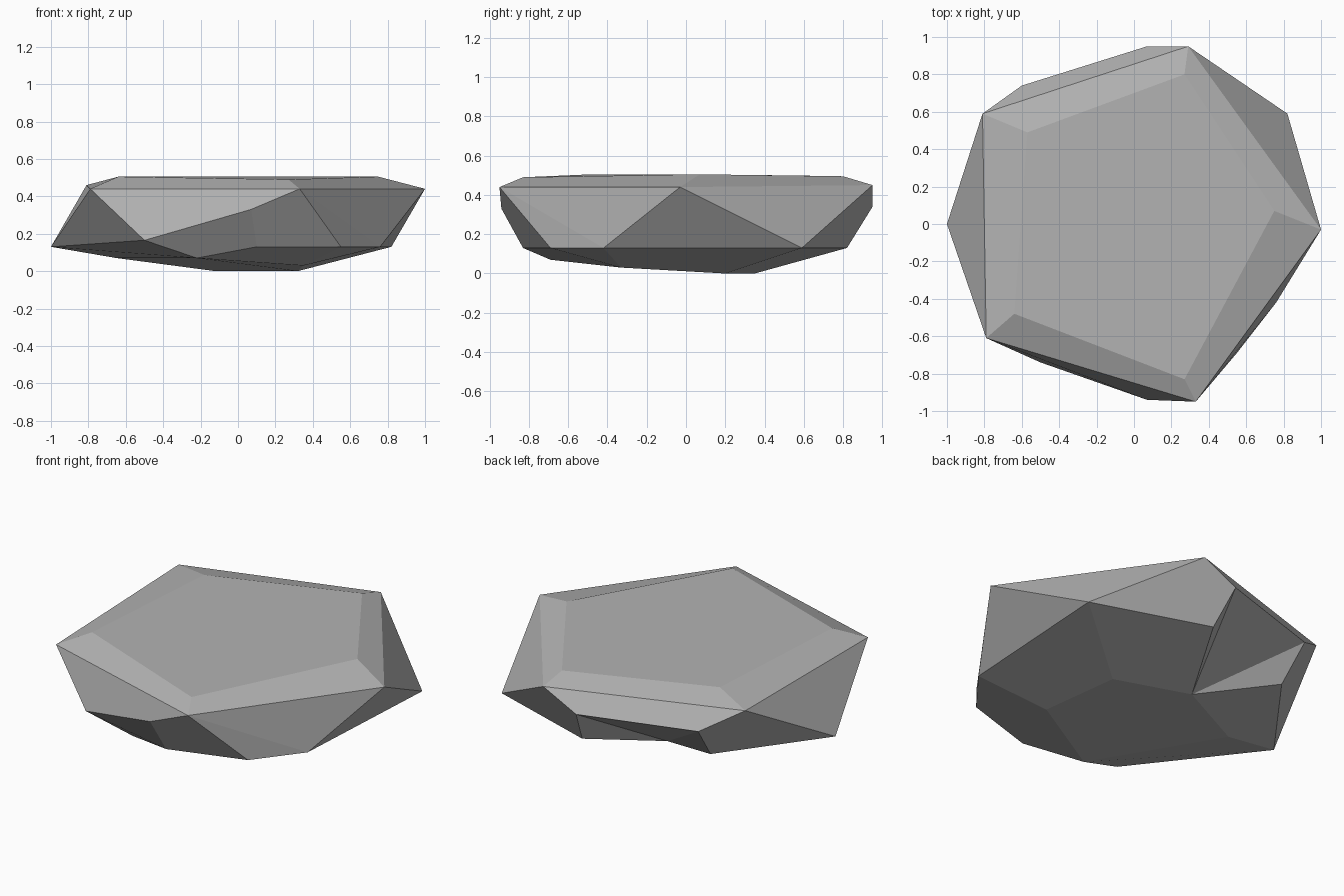
import bpy, bmesh

if "Cube" in bpy.data.objects:
    bpy.data.objects.remove(bpy.data.objects["Cube"])

# Squashed rock: an icosahedron-like stone with its corners chopped flat
corners = {
    # chamfered top plate
    "a": (-.57, .49, .50), "b": (-.64, -.48, .505), "c": (.27, -.83, .49),
    "d": (.75, .07, .505), "e": (.27, .80, .495),
    # upper rim
    "A": (-.81, .59, .46), "B": (-.79, -.61, .44), "C": (.33, -.95, .44),
    "D": (1.0, -.03, .44), "E": (.29, .95, .45),
    # lower rim: left and right points, chopped right-front corner
    "L": (-1.0, 0, .13), "R": (.82, .59, .13),
    "S": (.55, -.69, .13), "T": (.76, -.42, .13),
    # chopped front corner
    "F": (-.50, -.74, .165), "G": (.07, -.94, .33),
    "H": (.10, -.83, .13), "I": (-.22, -.69, .07),
    # chopped back corner
    "K": (.07, .95, .34), "M": (-.60, .74, .335),
    "N": (.12, .82, .13), "O": (-.57, .58, .13),
    # underside
    "p": (-.12, .35, 0), "q": (.32, .20, 0), "r": (.35, -.33, .03), "t": (-.65, .03, .07),
}

top = ["abcde"]
rim = "ABCDE"
for i, k in enumerate(rim):                       # sloping border of the top plate
    n = rim[(i + 1) % 5]
    top.append(k + n + n.lower() + k.lower())
sides = "ALB BLF BFGC CGHS CST CTD DTR DRE ERNK EKMA AMOL".split()
chops = "FIHG NKp KMp MOp".split()                # front chop and hollow back chop
under = "RNpq RqrT TrS SrIH LOpt LtIF ptIrq".split()

bm = bmesh.new()
verts = {k: bm.verts.new(v) for k, v in corners.items()}
for face in top + sides + chops + under:
    bm.faces.new([verts[k] for k in face])
bmesh.ops.recalc_face_normals(bm, faces=bm.faces[:])

mesh = bpy.data.meshes.new("rock")
bm.to_mesh(mesh)
bm.free()

stone = bpy.data.materials.new("stone_grey")
stone.diffuse_color = (.45, .45, .45, 1)
stone.use_nodes = True
stone.node_tree.nodes["Principled BSDF"].inputs["Base Color"].default_value = stone.diffuse_color
mesh.materials.append(stone)
rock = bpy.data.objects.new("rock", mesh)
bpy.context.collection.objects.link(rock)
